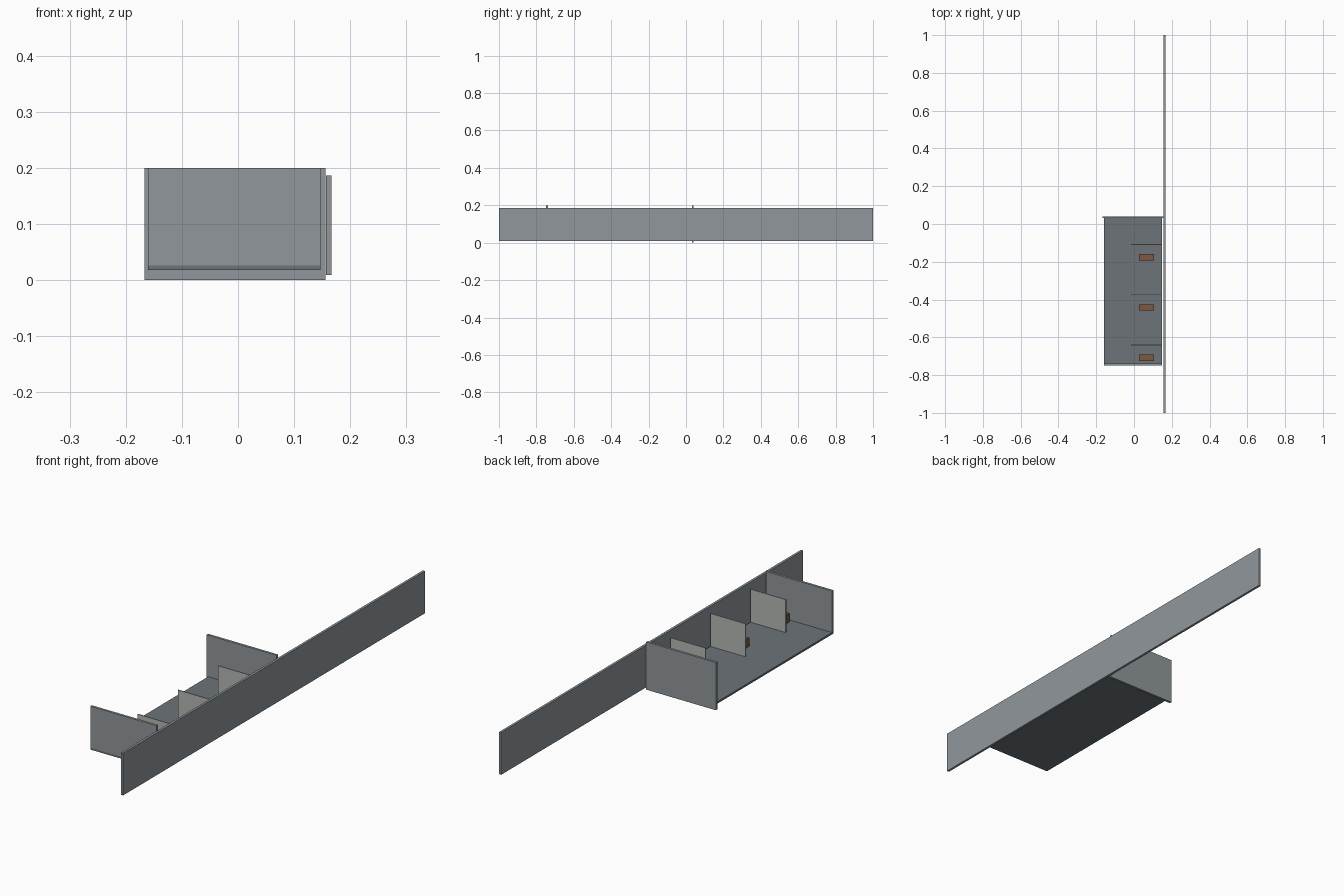
import bpy

if "Cube" in bpy.data.objects:
    bpy.data.objects.remove(bpy.data.objects["Cube"])


def material(name, rgb):
    mat = bpy.data.materials.new(name)
    mat.diffuse_color = (*rgb, 1)
    mat.use_nodes = True
    mat.node_tree.nodes["Principled BSDF"].inputs["Base Color"].default_value = mat.diffuse_color
    return mat


def box(name, x, y, z, mat):
    """Axis-aligned box from (min, max) extents."""
    bpy.ops.mesh.primitive_cube_add(size=1, location=[(a + b) / 2 for a, b in (x, y, z)])
    ob = bpy.context.object
    ob.name = name
    ob.scale = [b - a for a, b in (x, y, z)]
    bpy.ops.object.transform_apply(location=False, rotation=False, scale=True)
    ob.data.materials.append(mat)
    return ob


slate = material("slate", (0.28, 0.31, 0.33))
dark_slate = material("dark_slate", (0.15, 0.175, 0.19))
light_grey = material("light_grey", (0.46, 0.48, 0.46))
brown = material("brown", (0.2, 0.1, 0.05))

FLOOR_TOP = 0.026

# Long side board running the full length
box("long_board", (0.157, 0.167), (-1, 1), (0.009, 0.186), slate)

# Tray floor and its two end panels
box("tray_floor", (-0.160, 0.147), (-0.749, 0.031), (0.018, FLOOR_TOP), dark_slate)
box("front_panel", (-0.160, 0.147), (-0.749, -0.739), (FLOOR_TOP, 0.2), slate)
box("back_panel", (-0.167, 0.156), (0.031, 0.041), (0, 0.2), slate)

# Thin dividers, each with a small block in front of it
for i, y in enumerate((-0.108, -0.374, -0.640), 1):
    box(f"divider_{i}", (-0.016, 0.147), (y - 0.002, y + 0.002), (FLOOR_TOP, 0.164), light_grey)
    box(f"block_{i}", (0.027, 0.107), (y - 0.084, y - 0.051), (FLOOR_TOP, 0.062), brown)
